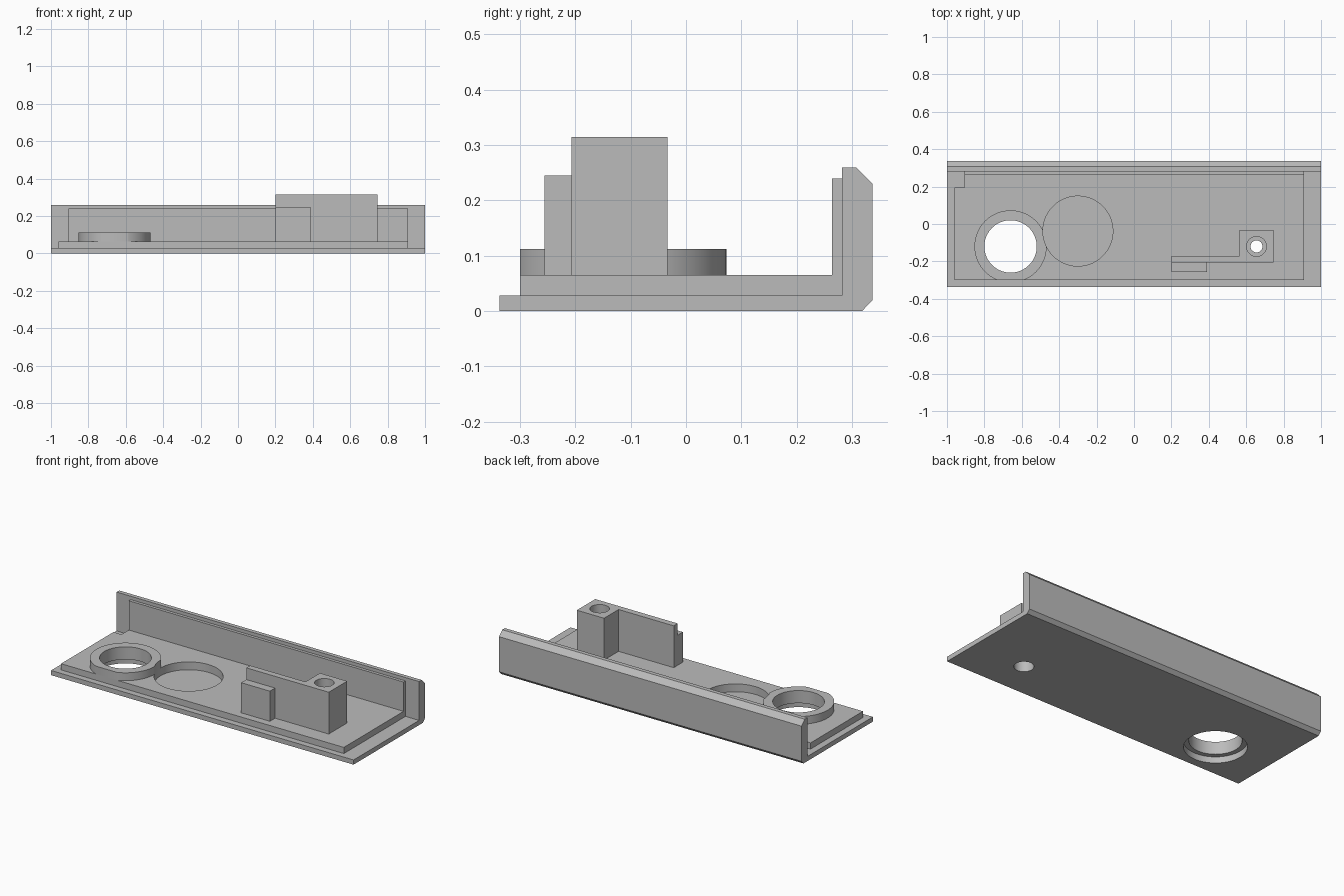
import bpy
import bmesh
import math
from mathutils import Vector

cube = bpy.data.objects.get("Cube")
if cube:
    bpy.data.objects.remove(cube, do_unlink=True)

grey = bpy.data.materials.new("plain grey")
grey.use_nodes = True
colour = (0.5, 0.5, 0.5, 1)
grey.diffuse_color = colour
grey.node_tree.nodes["Principled BSDF"].inputs["Base Color"].default_value = colour


def prism(name, points, offset):
    """Extrude a closed outline along an offset vector."""
    bm = bmesh.new()
    face = bm.faces.new([bm.verts.new(p) for p in points])
    grown = bmesh.ops.extrude_face_region(bm, geom=[face])["geom"]
    verts = [v for v in grown if isinstance(v, bmesh.types.BMVert)]
    bmesh.ops.translate(bm, verts=verts, vec=Vector(offset))
    bmesh.ops.recalc_face_normals(bm, faces=bm.faces)
    mesh = bpy.data.meshes.new(name)
    bm.to_mesh(mesh)
    bm.free()
    mesh.materials.append(grey)
    obj = bpy.data.objects.new(name, mesh)
    bpy.context.collection.objects.link(obj)
    return obj


def upright(name, outline, z0, z1):
    return prism(name, [(x, y, z0) for x, y in outline], (0, 0, z1 - z0))


def box(name, x0, x1, y0, y1, z0, z1):
    return upright(name, [(x0, y0), (x1, y0), (x1, y1), (x0, y1)], z0, z1)


def cylinder(name, centre, r, z0, z1, sides=96):
    ring = [math.tau * i / sides for i in range(sides)]
    return upright(name, [(centre[0] + r * math.cos(a), centre[1] + r * math.sin(a))
                          for a in ring], z0, z1)


def cut(obj, cutters):
    bpy.context.view_layer.objects.active = obj
    for cutter in cutters:
        mod = obj.modifiers.new("cut", "BOOLEAN")
        mod.operation = "DIFFERENCE"
        mod.solver = "EXACT"
        mod.object = cutter
        bpy.ops.object.modifier_apply(modifier=mod.name)


FLOOR, DECK = 0.028, 0.065
EDGE = -0.30                       # front edge of the raised deck
RING, POCKET, SCREW = (-0.66, -0.12), (-0.30, -0.038), (0.655, -0.12)

# Outer shell: floor and back wall in one chamfered section
section = [(-0.337, 0), (0.318, 0), (0.337, 0.02), (0.337, 0.23), (0.307, 0.26),
           (0.282, 0.26), (0.282, FLOOR), (-0.337, FLOOR)]
shell = prism("outer_shell", [(-1, y, z) for y, z in section], (2, 0, 0))

# Raised deck with a notch in its back left corner, and the inner back wall
deck = upright("raised_deck", [(-0.96, EDGE), (0.91, EDGE), (0.91, 0.282), (-0.907, 0.282),
                               (-0.907, 0.195), (-0.96, 0.195)], FLOOR, DECK)
inner_wall = box("inner_back_wall", -0.907, 0.91, 0.264, 0.282, DECK, 0.24)

# Round collar, trimmed flush with the front of the deck
collar = cylinder("round_collar", RING, 0.193, DECK, 0.112)

# Screw post with its arm in one outline, and the lower tab in front
post = upright("screw_post", [(0.2, -0.207), (0.745, -0.207), (0.745, -0.033), (0.565, -0.033),
                              (0.565, -0.17), (0.2, -0.17)], DECK, 0.315)
tab = box("front_tab", 0.2, 0.39, -0.256, -0.207, DECK, 0.245)

# Cutters for the holes, the pocket and the collar trim
hole = cylinder("hole_cutter", RING, 0.14, -0.1, 0.5)
recess = cylinder("recess_cutter", RING, 0.168, -0.1, 0.037)
pocket = cylinder("pocket_cutter", POCKET, 0.187, 0.018, 0.5)
bore = cylinder("bore_cutter", SCREW, 0.032, -0.1, 0.5, 48)
head = cylinder("head_cutter", SCREW, 0.053, -0.1, 0.1, 48)
socket = cylinder("socket_cutter", SCREW, 0.053, 0.15, 0.5, 48)
trim = box("trim_cutter", -1, 0, -0.5, EDGE, 0, 0.5)

cut(shell, [hole, recess, pocket, head])
cut(deck, [hole, recess, pocket, head])
cut(collar, [hole, pocket, trim])
cut(post, [bore, head, socket])
for cutter in (hole, recess, pocket, bore, head, socket, trim):
    bpy.data.objects.remove(cutter, do_unlink=True)

# Smooth round walls, sharp edges
bpy.ops.object.select_all(action="DESELECT")
for part in (shell, deck, inner_wall, collar, post, tab):
    part.select_set(True)
bpy.context.view_layer.objects.active = shell
bpy.ops.object.shade_smooth_by_angle(angle=math.radians(30))
